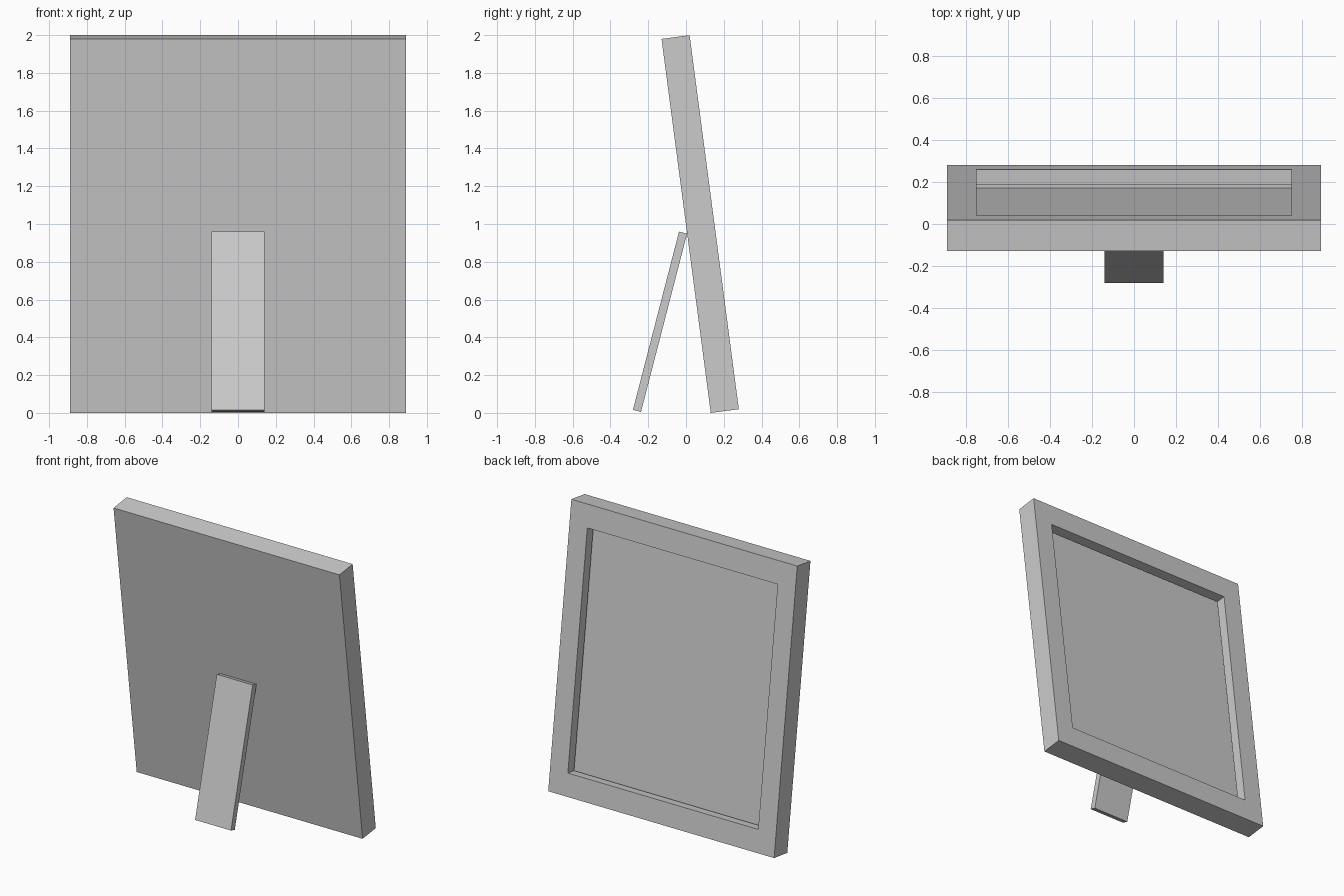
import bpy, bmesh, math
from mathutils import Matrix

if "Cube" in bpy.data.objects:
    bpy.data.objects.remove(bpy.data.objects["Cube"])

TILT = math.radians(7.5)
HALF_W, THICK, HEIGHT = 0.89, 0.15, 1.997
BORDER_X, BORDER_Z = 0.14, 0.16
LIP, POCKET, REBATE = 0.071, 0.096, 0.05


def make_object(name, bm, loc, tilt):
    bmesh.ops.recalc_face_normals(bm, faces=bm.faces[:])
    mesh = bpy.data.meshes.new(name)
    bm.to_mesh(mesh)
    bm.free()
    obj = bpy.data.objects.new(name, mesh)
    obj.location = loc
    obj.rotation_euler.x = tilt
    bpy.context.collection.objects.link(obj)


def box(x, y0, y1, z0, z1):
    bm = bmesh.new()
    m = Matrix.Translation((0, (y0 + y1) / 2, (z0 + z1) / 2)) @ Matrix.Diagonal((2 * x, y1 - y0, z1 - z0, 1))
    bmesh.ops.create_cube(bm, size=1, matrix=m)
    return bm


def extrude_to(bm, face, border_x, border_z, depth):
    """Extrude a face to a rectangle inset from the outline at a given depth."""
    new = bmesh.ops.extrude_discrete_faces(bm, faces=[face])["faces"][0]
    for v in new.verts:
        v.co.x = math.copysign(HALF_W - border_x, v.co.x)
        v.co.z = border_z if v.co.z < HEIGHT / 2 else HEIGHT - border_z
        v.co.y = THICK - depth
    return new


# Frame: leaning slab, opening with a lip and a wider rebate behind it
bm = box(HALF_W, 0, THICK, 0, HEIGHT)
bm.normal_update()
face = max(bm.faces, key=lambda f: f.normal.y)
wide = (BORDER_X - REBATE, BORDER_Z - REBATE)
for bx, bz, depth in ((BORDER_X, BORDER_Z, 0), (BORDER_X, BORDER_Z, LIP),
                      (*wide, LIP), (*wide, POCKET)):
    face = extrude_to(bm, face, bx, bz, depth)
make_object("picture_frame", bm, (0, 0.131, 0), TILT)

# Support leg propping the frame from behind
make_object("support_leg", box(0.1415, 0, 0.044, 0, 0.975), (0, -0.281, 0.016), -math.radians(14.5))
